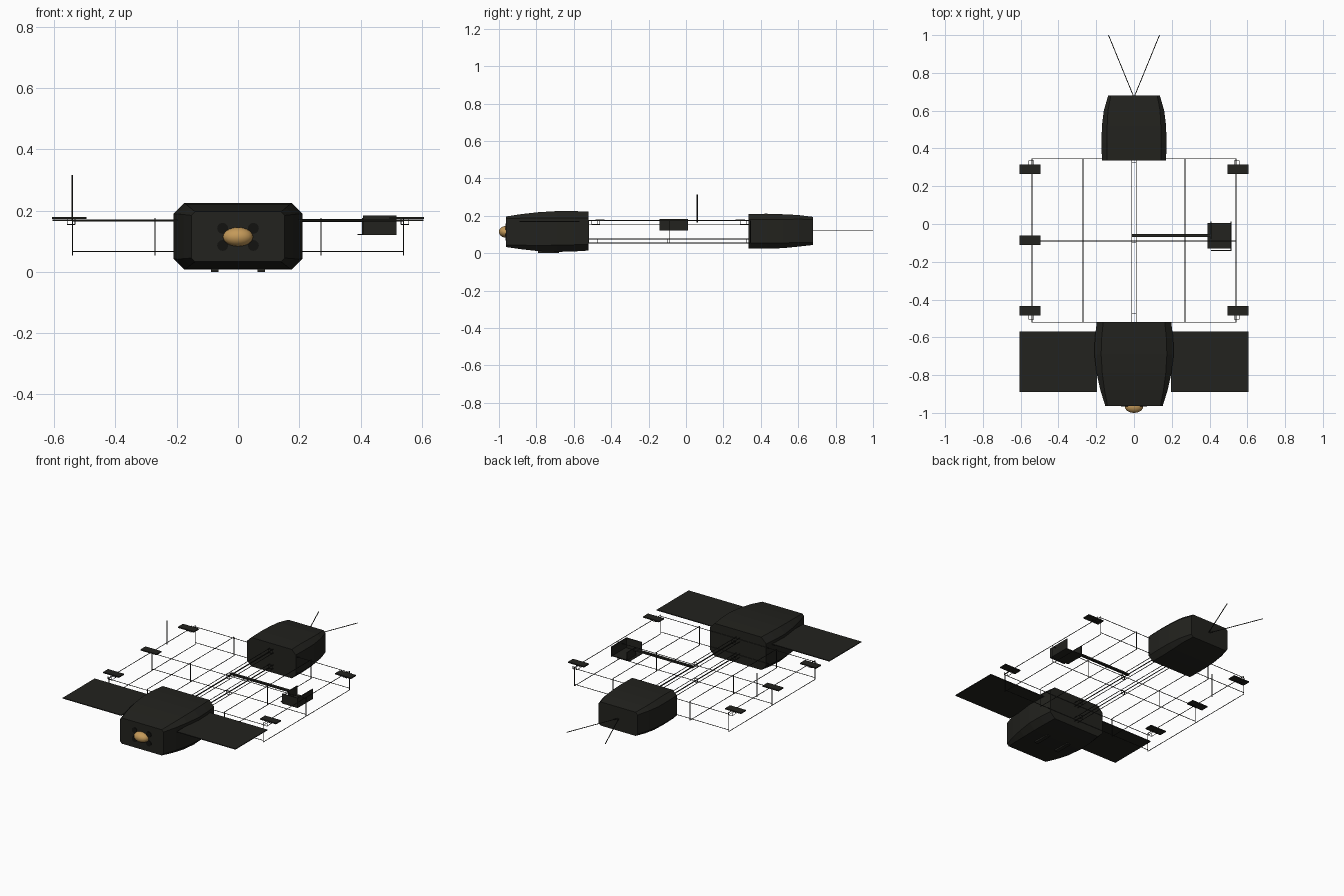
import bpy, bmesh, math
from mathutils import Vector

if "Cube" in bpy.data.objects:
    bpy.data.objects.remove(bpy.data.objects["Cube"])


def material(name, color):
    m = bpy.data.materials.new(name)
    m.diffuse_color = (*color, 1)
    m.use_nodes = True
    m.node_tree.nodes["Principled BSDF"].inputs["Base Color"].default_value = m.diffuse_color
    return m


DARK = material("dark_coating", (0.016, 0.016, 0.013))
BLACK = material("black_nozzle", (0.006, 0.006, 0.005))
GOLD = material("gold_dome", (0.55, 0.32, 0.1))


def finish(bm, name, mat=DARK):
    bmesh.ops.recalc_face_normals(bm, faces=bm.faces)
    me = bpy.data.meshes.new(name)
    bm.to_mesh(me)
    bm.free()
    ob = bpy.data.objects.new(name, me)
    bpy.context.collection.objects.link(ob)
    me.materials.append(mat)
    return ob


def add_box(bm, lo, hi):
    lo, hi = Vector(lo), Vector(hi)
    vs = bmesh.ops.create_cube(bm, size=1)["verts"]
    for v in vs:
        v.co = Vector(a * b for a, b in zip(v.co, hi - lo)) + (lo + hi) / 2


def add_rod(bm, a, b, r=0.002, r2=None, seg=6):
    a, b = Vector(a), Vector(b)
    d = b - a
    vs = bmesh.ops.create_cone(bm, cap_ends=True, segments=seg, radius1=r,
                               radius2=r if r2 is None else r2, depth=d.length)["verts"]
    q = d.to_track_quat('Z', 'Y')
    for v in vs:
        v.co = q @ v.co + (a + b) / 2


def boxes(name, items):
    bm = bmesh.new()
    for lo, hi in items:
        add_box(bm, lo, hi)
    return finish(bm, name)


def rods(name, items, r=0.002):
    bm = bmesh.new()
    for a, b in items:
        add_rod(bm, a, b, r)
    return finish(bm, name)


def hull(name, stations):
    """Loft chamfered rectangles: y, half width, bottom, top, chamfer."""
    bm = bmesh.new()
    rings = []
    for y, w, z0, z1, c in stations:
        pts = [(w - c, z0), (w, z0 + c), (w, z1 - c), (w - c, z1),
               (c - w, z1), (-w, z1 - c), (-w, z0 + c), (c - w, z0)]
        rings.append([bm.verts.new((x, y, z)) for x, z in pts])
    for r, s in zip(rings, rings[1:]):
        for i in range(8):
            j = (i + 1) % 8
            bm.faces.new((r[i], r[j], s[j], s[i]))
    bm.faces.new(rings[0])
    bm.faces.new(rings[-1])
    return finish(bm, name)


# Front and rear modules
hull("front_module", [(-0.963, 0.152, 0.033, 0.196, 0.012), (-0.88, 0.178, 0.021, 0.209, 0.022),
                      (-0.79, 0.198, 0.011, 0.219, 0.030), (-0.69, 0.21, 0.007, 0.225, 0.036),
                      (-0.60, 0.207, 0.009, 0.225, 0.036), (-0.52, 0.197, 0.014, 0.222, 0.034)])
hull("rear_module", [(0.335, 0.17, 0.026, 0.209, 0.028), (0.43, 0.172, 0.024, 0.211, 0.03),
                     (0.52, 0.17, 0.027, 0.208, 0.028), (0.60, 0.160, 0.035, 0.204, 0.022),
                     (0.68, 0.137, 0.044, 0.194, 0.014)])
boxes("belly_skids", [((s * 0.076 - 0.012, -0.79, 0.0), (s * 0.076 + 0.012, -0.68, 0.012)) for s in (-1, 1)])

# Gold nose dome
bm = bmesh.new()
bmesh.ops.create_uvsphere(bm, u_segments=24, v_segments=12, radius=1)
for v in bm.verts:
    v.co = Vector((v.co.x * 0.049, v.co.y * 0.035 - 0.965, v.co.z * 0.031 + 0.114))
dome = finish(bm, "nose_dome", GOLD)
for p in dome.data.polygons:
    p.use_smooth = True

# Thruster discs around the dome
bm = bmesh.new()
for x in (-0.05, 0.05):
    for z in (0.086, 0.142):
        add_rod(bm, (x, -0.962, z), (x, -0.966, z), 0.018, seg=12)
finish(bm, "nose_thrusters", BLACK)

# Solar wings
boxes("solar_wings", [((min(s * 0.195, s * 0.605), -0.89, 0.166), (max(s * 0.195, s * 0.605), -0.57, 0.171))
                      for s in (-1, 1)])

# Open frame: long rails, cross bars and posts
YS = (-0.52, -0.09, 0.345)
XS = (-0.54, -0.27, 0.27, 0.54)
rods("side_rails", [((x, YS[0], z), (x, YS[2], z)) for x in XS for z in (0.055, 0.174)])
rods("cross_bars", [((-0.54, y, z), (0.54, y, z)) for y in YS for z in (0.066, 0.166)])
rods("frame_posts", [((x, y, 0.054), (x, y, 0.175)) for x in XS for y in YS])

# Central square trusses
truss = []
for z0, z1 in ((0.053, 0.076), (0.152, 0.176)):
    truss += [((x, -0.53, z), (x, 0.345, z)) for x in (-0.012, 0.012) for z in (z0, z1)]
    for y in (-0.475, -0.1, 0.325):
        truss += [((-0.012, y, z), (0.012, y, z)) for z in (z0, z1)]
        truss += [((x, y, z0), (x, y, z1)) for x in (-0.012, 0.012)]
rods("centre_trusses", truss)

# Sensor pads on the frame sides with small wire brackets
spots = [(-1, -0.46), (-1, -0.085), (-1, 0.29), (1, -0.46), (1, 0.29)]
boxes("sensor_pads", [((s * 0.55 - 0.056, y - 0.025, 0.172), (s * 0.55 + 0.056, y + 0.025, 0.179))
                      for s, y in spots])
brackets = []
for s, y in spots:
    if abs(y) < 0.1:
        continue
    e = y + math.copysign(0.045, y)
    for x in (s * 0.532, s * 0.557):
        brackets += [((x, y, 0.155), (x, e, 0.155)), ((x, y, 0.155), (x, y, 0.174)),
                     ((x, e, 0.155), (x, e, 0.172))]
    brackets += [((s * 0.532, k, 0.155), (s * 0.557, k, 0.155)) for k in (y, e)]
rods("pad_brackets", brackets, 0.0015)

# Instrument arm ending in an open corner box
boxes("instrument_arm", [((-0.01, -0.069, 0.162), (0.41, -0.052, 0.172))])
boxes("instrument_box", [((0.39, -0.13, 0.12), (0.515, 0.005, 0.124)),
                         ((0.407, -0.142, 0.12), (0.517, -0.137, 0.183)),
                         ((0.512, -0.142, 0.12), (0.517, 0.012, 0.183)),
                         ((0.405, -0.08, 0.12), (0.41, 0.012, 0.175))])

# Whip antenna and rear aerials
rods("whip_antenna", [((-0.54, 0.06, 0.165), (-0.54, 0.06, 0.315))], 0.003)
rods("rear_aerials", [((0, 0.67, 0.12), (s * 0.135, 1.0, 0.12)) for s in (-1, 1)], 0.0025)
